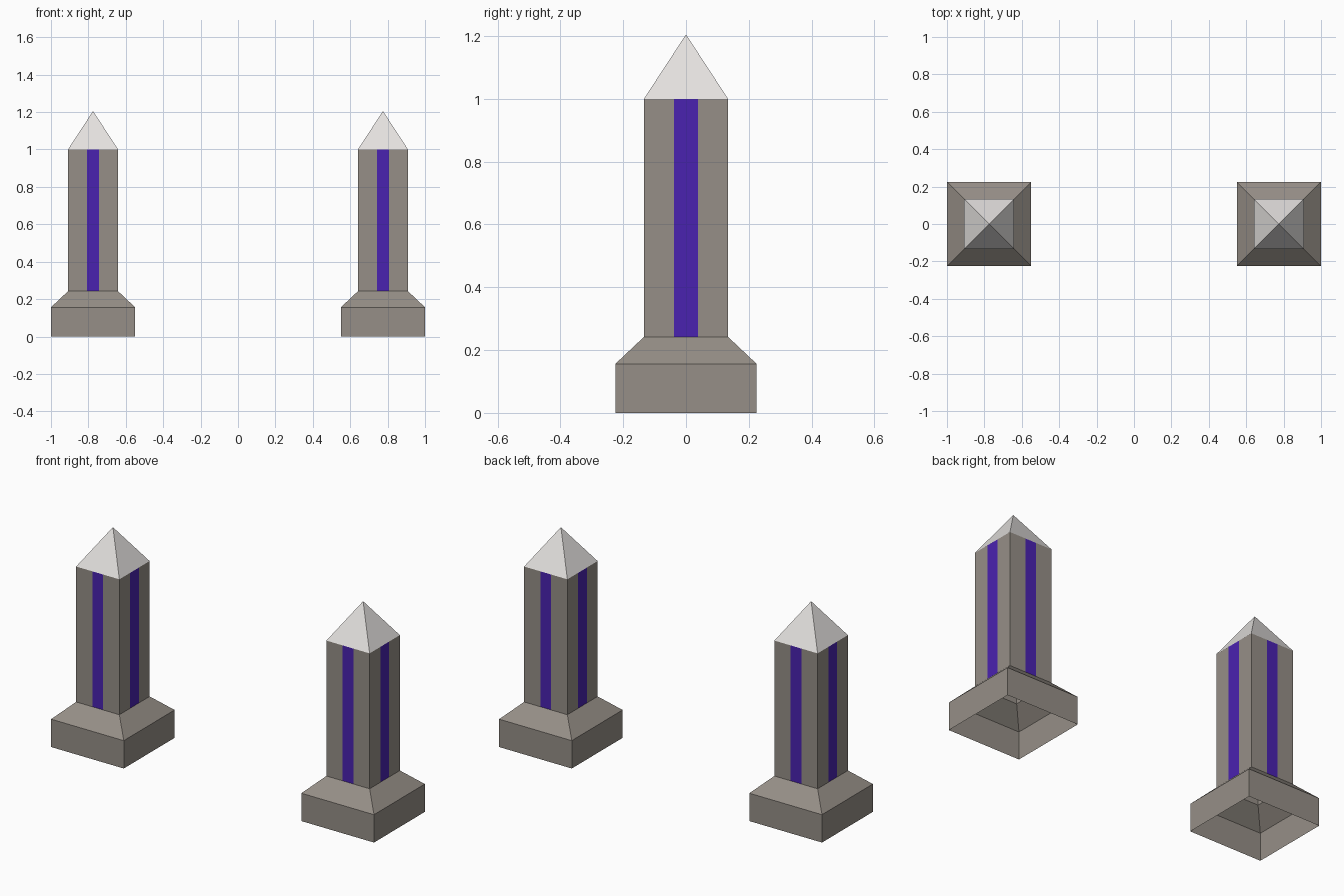
import bpy, bmesh

if "Cube" in bpy.data.objects:
    bpy.data.objects.remove(bpy.data.objects["Cube"])


def material(name, rgb):
    """Flat colour given as sRGB 0-255, stored as linear."""
    m = bpy.data.materials.new(name)
    lin = []
    for c in rgb:
        c /= 255
        lin.append(c / 12.92 if c <= 0.04045 else ((c + 0.055) / 1.055) ** 2.4)
    m.diffuse_color = (*lin, 1)
    m.use_nodes = True
    m.node_tree.nodes["Principled BSDF"].inputs["Base Color"].default_value = m.diffuse_color
    return m


STONE = material("grey_stone", (150, 143, 135))
CAP = material("pale_stone", (228, 225, 223))
PURPLE = material("purple_inlay", (74, 34, 176))

BASE, SHAFT = 0.225, 0.134            # half widths
Z_BASE, Z_SHAFT, Z_CAP, Z_TIP = 0.156, 0.242, 1.0, 1.205


def square(h, splits=(None, None)):
    """Square outline, counter-clockwise; splits are stripe half widths on the y and x sides."""
    a, b = splits
    if a is None:
        return [(-h, -h), (h, -h), (h, h), (-h, h)]
    return [(-h, -h), (-a, -h), (a, -h), (h, -h), (h, -b), (h, b),
            (h, h), (a, h), (-a, h), (-h, h), (-h, b), (-h, -b)]


def loft(bm, low, z0, high, z1):
    """Open wall between two outlines."""
    v0 = [bm.verts.new((x, y, z0)) for x, y in low]
    v1 = [bm.verts.new((x, y, z1)) for x, y in high]
    n = len(low)
    return [bm.faces.new((v0[i], v0[(i + 1) % n], v1[(i + 1) % n], v1[i])) for i in range(n)]


def finish(bm, name, x, mats):
    me = bpy.data.meshes.new(name)
    bm.to_mesh(me)
    bm.free()
    for m in mats:
        me.materials.append(m)
    ob = bpy.data.objects.new(name, me)
    ob.location.x = x
    bpy.context.collection.objects.link(ob)


for side, x in (("left", -0.775), ("right", 0.775)):
    # Plinth wall, open underneath
    bm = bmesh.new()
    loft(bm, square(BASE), 0, square(BASE), Z_BASE)
    finish(bm, side + "_plinth", x, [STONE])

    # Sloped shoulder with a purple border inset on each face
    bm = bmesh.new()
    slopes = loft(bm, square(BASE), Z_BASE, square(SHAFT), Z_SHAFT)
    border = bmesh.ops.inset_individual(bm, faces=slopes, thickness=0.01, use_even_offset=True)
    for f in border["faces"]:
        f.material_index = 1
    finish(bm, side + "_shoulder", x, [STONE, PURPLE])

    # Shaft with a purple stripe down the middle of every side
    bm = bmesh.new()
    outline = square(SHAFT, (0.033, 0.039))
    for i, f in enumerate(loft(bm, outline, Z_SHAFT, outline, Z_CAP)):
        f.material_index = 1 if i % 3 == 1 else 0
    finish(bm, side + "_shaft", x, [STONE, PURPLE])

    # Pyramid cap
    bm = bmesh.new()
    ring = [bm.verts.new((px, py, Z_CAP)) for px, py in square(SHAFT)]
    tip = bm.verts.new((0, 0, Z_TIP))
    for i in range(4):
        bm.faces.new((ring[i], ring[(i + 1) % 4], tip))
    finish(bm, side + "_cap", x, [CAP])
